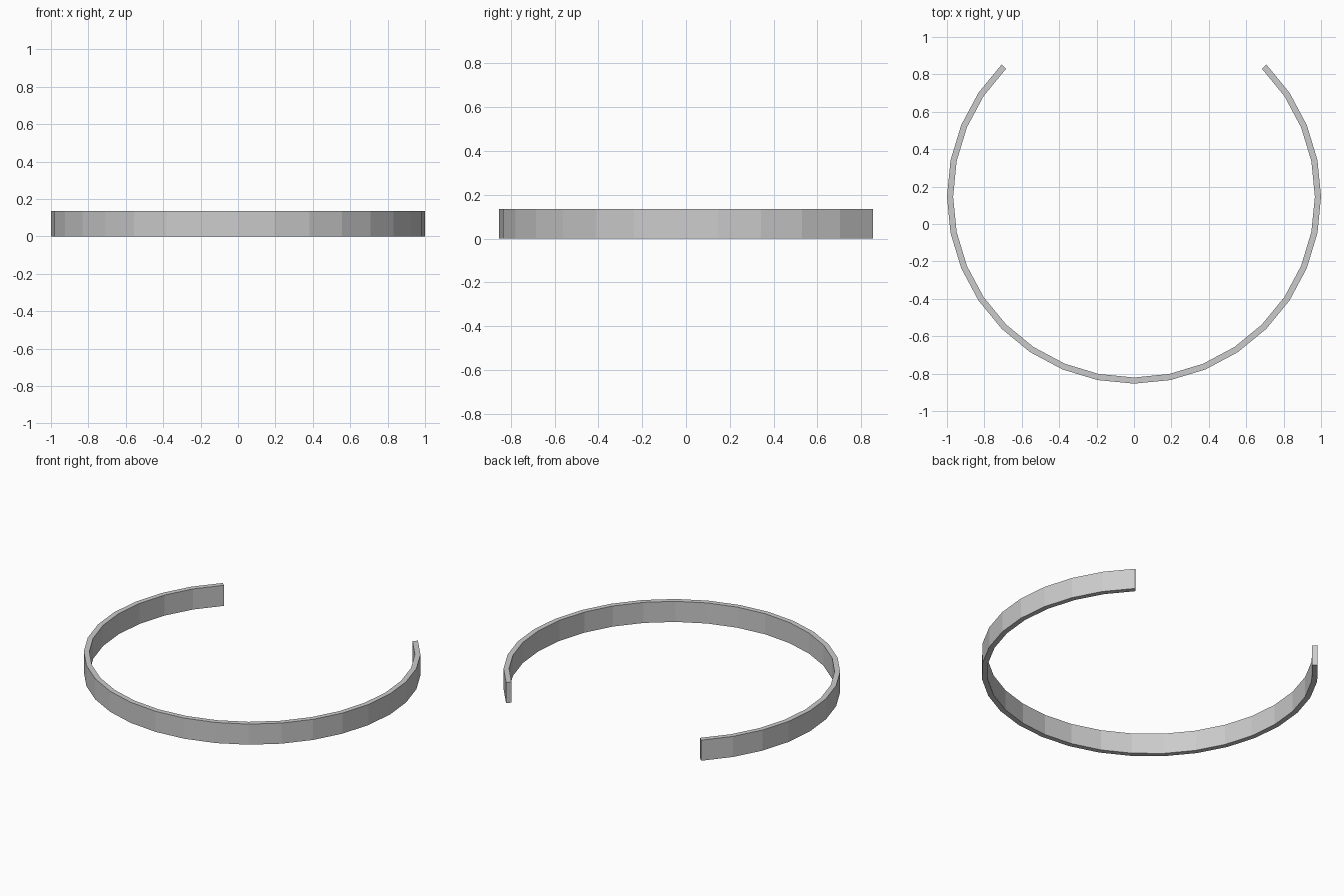
import bpy, bmesh
from math import sin, cos, radians

if "Cube" in bpy.data.objects:
    bpy.data.objects.remove(bpy.data.objects["Cube"])

OUTER, INNER, HEIGHT = 1.0, 0.967, 0.135
STEPS = 24                                  # 270 degree arc of a 32-sided ring
CY = (1 - sin(radians(45))) / 2             # centres the open ring on y = 0

# Open band: rectangular section swept around the arc, gap at the back
bm = bmesh.new()
sections = []
for i in range(STEPS + 1):
    a = radians(-225 + 270 * i / STEPS)
    sections.append([bm.verts.new((r * cos(a), CY + r * sin(a), z))
                     for r, z in ((INNER, 0), (OUTER, 0), (OUTER, HEIGHT), (INNER, HEIGHT))])
for s, t in zip(sections, sections[1:]):
    for k in range(4):
        n = (k + 1) % 4
        bm.faces.new((s[k], s[n], t[n], t[k]))

# End caps
bm.faces.new(sections[0])
bm.faces.new(sections[-1])
bmesh.ops.recalc_face_normals(bm, faces=bm.faces)

mesh = bpy.data.meshes.new("open_band")
bm.to_mesh(mesh)
bm.free()
bpy.context.collection.objects.link(bpy.data.objects.new("open_band", mesh))
